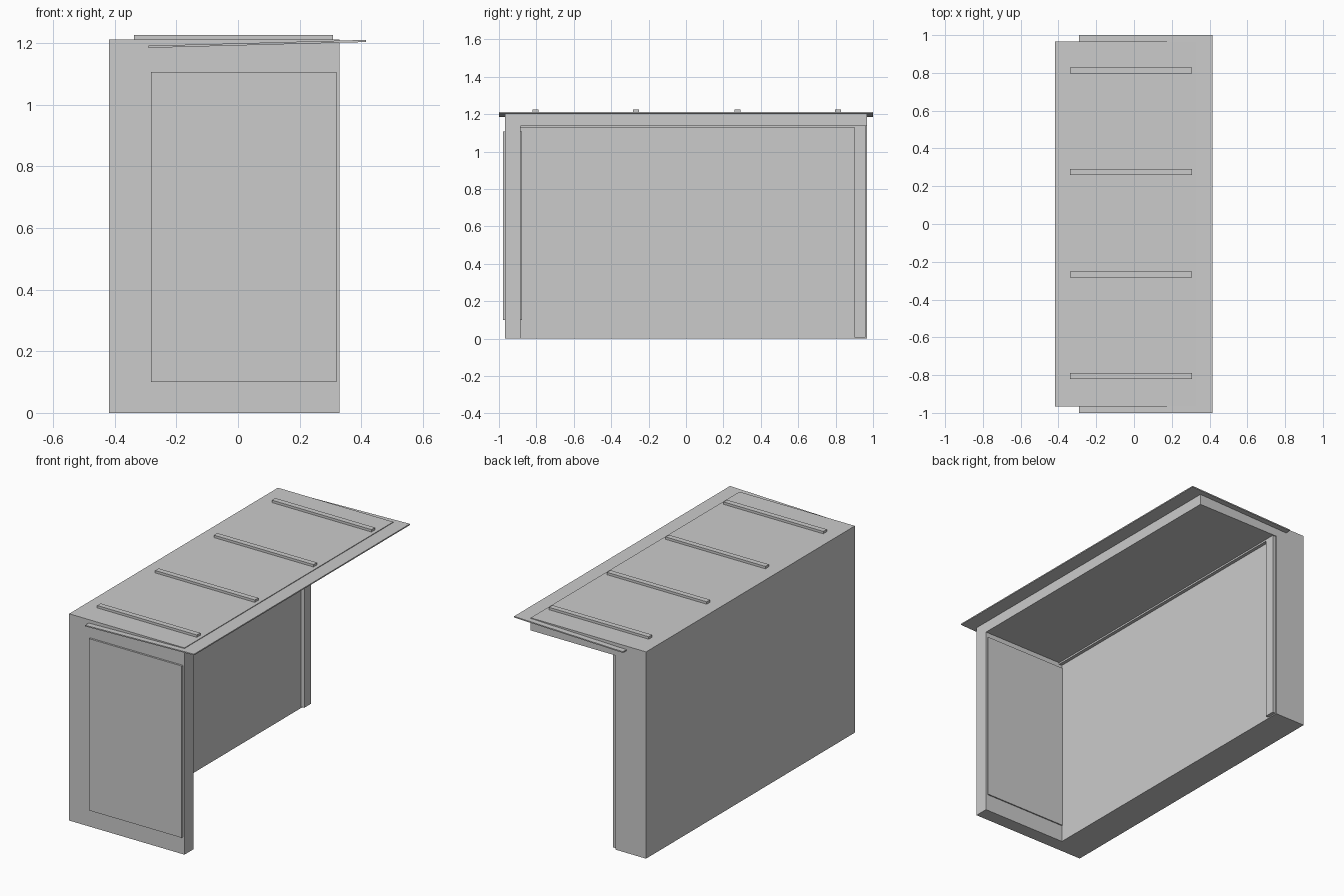
import bpy
import math

if "Cube" in bpy.data.objects:
    bpy.data.objects.remove(bpy.data.objects["Cube"])


def box(name, x, y, z):
    """Axis-aligned box from (min, max) ranges."""
    bpy.ops.mesh.primitive_cube_add(size=1)
    o = bpy.context.object
    o.name = name
    for v in o.data.vertices:
        v.co = [r[0] + (c + 0.5) * (r[1] - r[0]) for r, c in zip((x, y, z), v.co)]
    return o


# Shelter shell: solid block with the open seating bay cut away
shell = box("shelter_shell", (-0.418, 0.33), (-0.967, 0.967), (0, 1.212))
bay = box("bay_cutter", (-0.22, 0.6), (-0.885, 1.2), (-0.2, 1.138))
bay.hide_render = True
cut = shell.modifiers.new("open_bay", 'BOOLEAN')
cut.operation = 'DIFFERENCE'
cut.solver = 'EXACT'
cut.object = bay
bpy.context.view_layer.objects.active = shell
bpy.ops.object.modifier_apply(modifier=cut.name)
bpy.data.objects.remove(bay, do_unlink=True)

# Poster panels on both faces of the end wall
for name, y in (("outer_poster_panel", (-0.978, -0.96)),
                ("inner_poster_panel", (-0.89, -0.878))):
    box(name, (-0.282, 0.32), y, (0.1, 1.107))

# Raised trim framing the rear wall
box("rear_wall_post", (-0.23, -0.2), (0.9, 0.961), (0.006, 1.14))
box("rear_wall_top_rail", (-0.23, -0.2), (-0.885, 0.9), (1.128, 1.14))

# Thin sloping canopy plate running through the roof
bpy.ops.mesh.primitive_cube_add(size=1, location=(0.062, 0, 1.1975))
canopy = bpy.context.object
canopy.name = "canopy_plate"
canopy.scale = (0.706, 2.0, 0.007)
canopy.rotation_euler = (0, -math.atan2(0.019, 0.706), 0)

# Roof battens
for i, y in enumerate((-0.805, -0.268, 0.275, 0.812)):
    box(f"roof_batten_{i + 1}", (-0.338, 0.308), (y - 0.016, y + 0.016), (1.2, 1.226))
